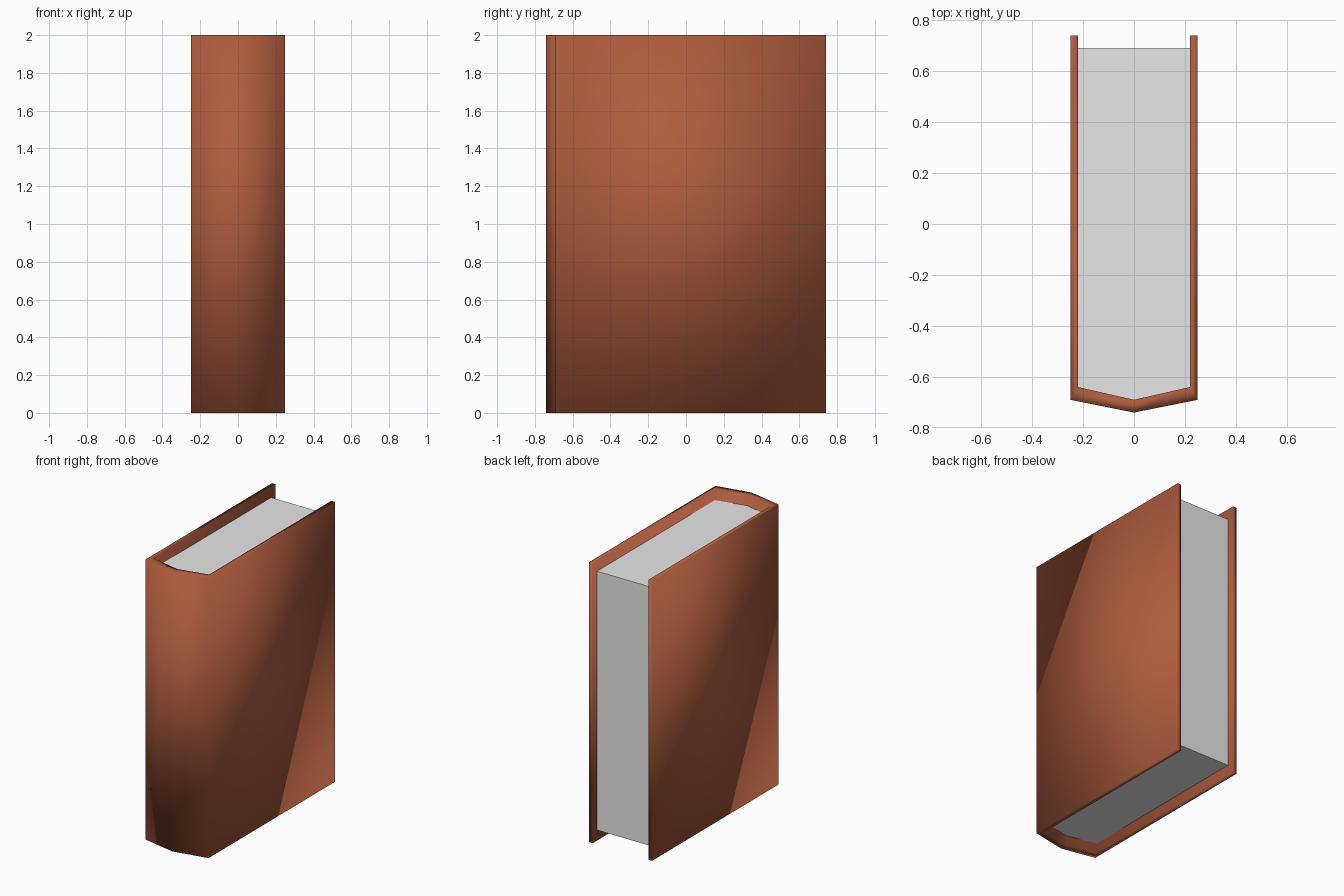
import bpy
import bmesh

cube = bpy.data.objects.get("Cube")
if cube:
    bpy.data.objects.remove(cube, do_unlink=True)


def make_material(name, colour):
    mat = bpy.data.materials.new(name)
    mat.use_nodes = True
    mat.diffuse_color = colour
    mat.node_tree.nodes["Principled BSDF"].inputs["Base Color"].default_value = colour
    return mat


def make_object(name, bm, mat, smooth):
    bmesh.ops.recalc_face_normals(bm, faces=bm.faces)
    for face in bm.faces:
        face.smooth = smooth
    mesh = bpy.data.meshes.new(name)
    bm.to_mesh(mesh)
    bm.free()
    mesh.materials.append(mat)
    obj = bpy.data.objects.new(name, mesh)
    bpy.context.collection.objects.link(obj)
    return obj


def extrude_up(bm, height):
    result = bmesh.ops.extrude_face_region(bm, geom=bm.faces[:], use_keep_orig=True)
    verts = [v for v in result["geom"] if isinstance(v, bmesh.types.BMVert)]
    bmesh.ops.translate(bm, verts=verts, vec=(0, 0, height))


leather = make_material("brown leather", (0.42, 0.106, 0.047, 1))
paper = make_material("paper grey", (0.8, 0.8, 0.8, 1))

HEIGHT = 2.0
PAGE_INSET = 0.075
BACK, PAGE_BACK = 0.74, 0.69

# Plan outlines from one board edge, round the pointed spine, to the other
outer = [(-0.25, BACK), (-0.25, -0.69), (0, -0.74), (0.25, -0.69), (0.25, BACK)]
inner = [(-0.22, BACK), (-0.22, -0.64), (0, -0.69), (0.22, -0.64), (0.22, BACK)]

# Cover: a strip between the two outlines, extruded to full height
bm = bmesh.new()
rows = [[bm.verts.new((x, y, 0)) for x, y in line] for line in (outer, inner)]
for i in range(len(outer) - 1):
    bm.faces.new((rows[0][i], rows[0][i + 1], rows[1][i + 1], rows[1][i]))
extrude_up(bm, HEIGHT)
make_object("cover", bm, leather, True)

# Page block: fills the cover, set in from its top, bottom and back edges
bm = bmesh.new()
bm.faces.new([bm.verts.new((x, min(y, PAGE_BACK), PAGE_INSET)) for x, y in inner])
extrude_up(bm, HEIGHT - 2 * PAGE_INSET)
make_object("page_block", bm, paper, False)
